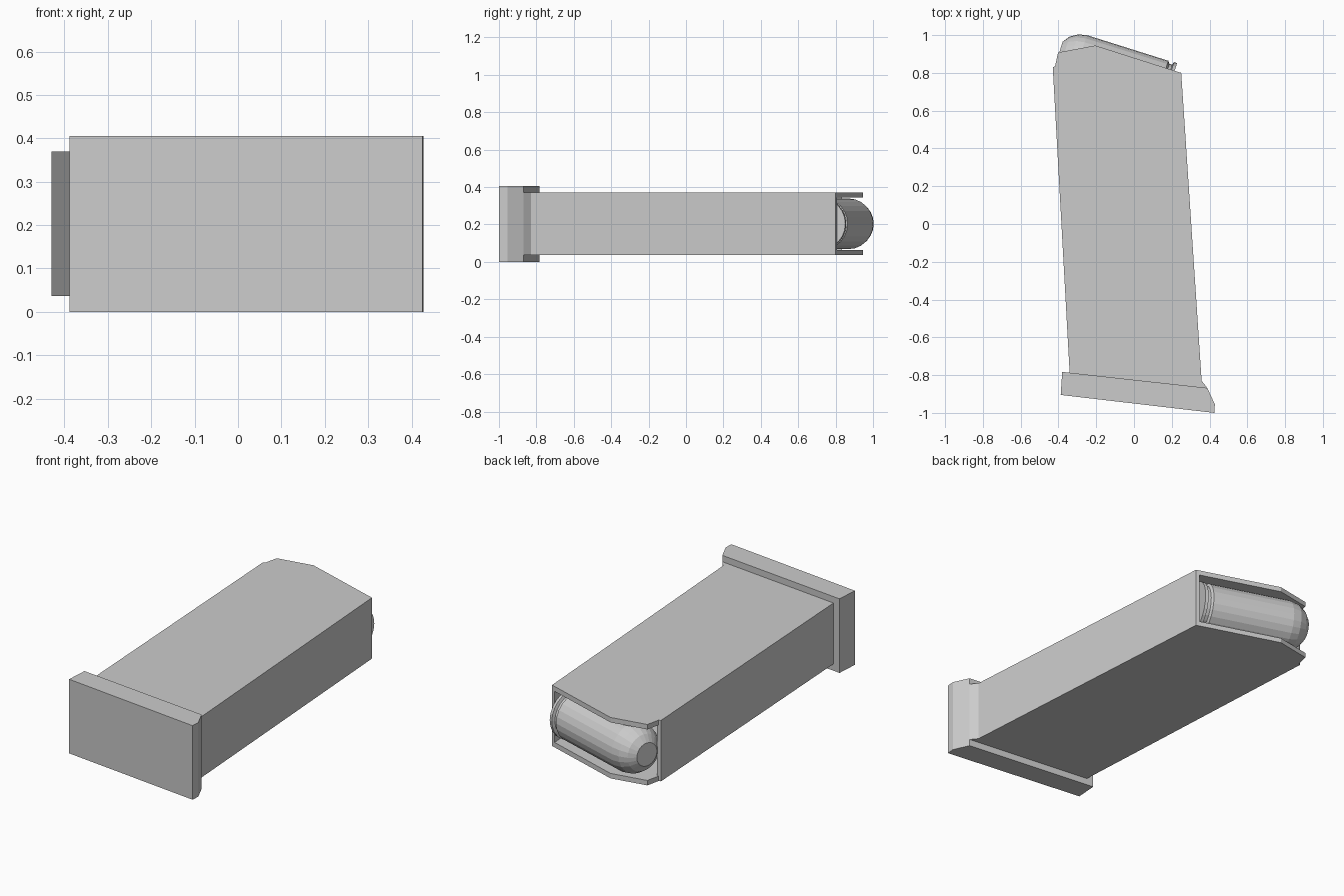
import bpy, bmesh, math
from mathutils import Vector

if "Cube" in bpy.data.objects:
    bpy.data.objects.remove(bpy.data.objects["Cube"])


def make_object(name, bm):
    bmesh.ops.recalc_face_normals(bm, faces=bm.faces)
    mesh = bpy.data.meshes.new(name)
    bm.to_mesh(mesh)
    bm.free()
    obj = bpy.data.objects.new(name, mesh)
    bpy.context.collection.objects.link(obj)
    return obj


def add_prism(bm, outline, z0, z1):
    low = [bm.verts.new((x, y, z0)) for x, y in outline]
    high = [bm.verts.new((x, y, z1)) for x, y in outline]
    bm.faces.new(low[::-1])
    bm.faces.new(high)
    n = len(outline)
    for i in range(n):
        j = (i + 1) % n
        bm.faces.new((low[i], low[j], high[j], high[i]))


# Base plate with chamfered front edge
base = bmesh.new()
add_prism(base, [(-0.388, -0.905), (0.425, -1.0), (0.428, -0.955),
                 (0.388, -0.868), (-0.38, -0.783)], 0, 0.405)
make_object("base_plate", base)

# Casing: two side plates with feed lips, joined by a U of end walls and floor
case = bmesh.new()
side = [(-0.34, -0.80), (0.385, -0.885), (0.388, -0.868), (0.358, -0.83),
        (0.25, 0.80), (-0.205, 0.945), (-0.402, 0.908), (-0.418, 0.835),
        (-0.43, 0.83)]
for z0, z1 in ((0.037, 0.064), (0.343, 0.37)):
    add_prism(case, side, z0, z1)
add_prism(case, [(-0.34, -0.80), (0.385, -0.885), (0.388, -0.868),
                 (0.358, -0.83), (0.25, 0.80), (0.23, 0.806),
                 (0.335, -0.75), (-0.32, -0.75), (-0.408, 0.834),
                 (-0.418, 0.835), (-0.43, 0.83)], 0.064, 0.343)
make_object("casing", case)

# Top cartridge: lathe profile (distance along axis, radius), rim to nose
profile = [(-0.50, 0.137), (-0.483, 0.137), (-0.478, 0.122), (-0.462, 0.122),
           (-0.452, 0.135), (0.0, 0.135), (0.045, 0.125), (0.085, 0.100),
           (0.112, 0.063)]
origin = Vector((-0.29, 0.871, 0.2035))
axis = Vector((-0.954, 0.30, 0)).normalized()
across = Vector((0.30, 0.954, 0)).normalized()
up = Vector((0, 0, 1))
sides = 24
round_bm = bmesh.new()
rings = []
for s, r in profile:
    rings.append([round_bm.verts.new(
        origin + axis * s
        + across * r * math.cos(2 * math.pi * i / sides)
        + up * r * math.sin(2 * math.pi * i / sides)) for i in range(sides)])
for a, b in zip(rings, rings[1:]):
    for i in range(sides):
        j = (i + 1) % sides
        round_bm.faces.new((a[i], a[j], b[j], b[i]))
round_bm.faces.new(rings[0][::-1])
round_bm.faces.new(rings[-1])
make_object("cartridge", round_bm)
